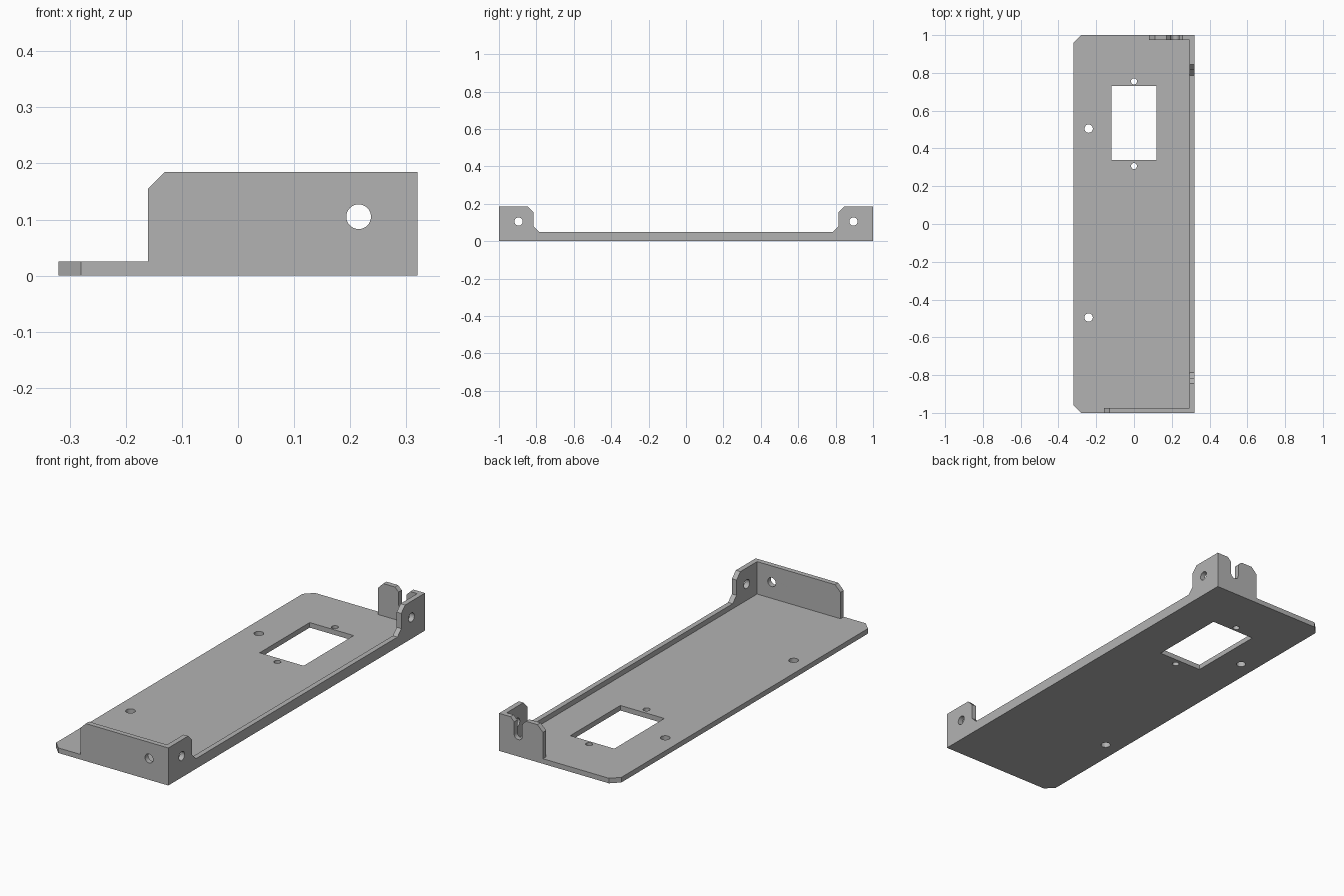
import bpy, bmesh, math
from mathutils import Matrix, Vector

cube = bpy.data.objects.get("Cube")
if cube:
    bpy.data.objects.remove(cube, do_unlink=True)

T = 0.025          # sheet thickness
W, L, H = 0.32, 1.0, 0.185   # half width, half length, wall height
HOLE_Z, HOLE_R = 0.105, 0.022

steel = bpy.data.materials.new("grey_steel")
steel.use_nodes = True
GREY = (0.45, 0.45, 0.45, 1)
steel.diffuse_color = GREY
steel.node_tree.nodes["Principled BSDF"].inputs["Base Color"].default_value = GREY


def arc(cx, cy, r, start=0, sweep=360, n=32):
    count = n if sweep == 360 else n + 1
    angles = [math.radians(start + sweep * i / n) for i in range(count)]
    return [(cx + r * math.cos(a), cy + r * math.sin(a)) for a in angles]


def sheet(name, outline, holes, u, v, origin):
    """Cut a flat sheet in the u-v plane and thicken it along u x v."""
    u, v = Vector(u), Vector(v)
    n = u.cross(v)
    curve = bpy.data.curves.new(name + "_profile", 'CURVE')
    curve.dimensions, curve.fill_mode, curve.extrude = '2D', 'BOTH', T / 2
    for loop in [outline] + holes:
        spline = curve.splines.new('POLY')
        spline.points.add(len(loop) - 1)
        for point, (a, b) in zip(spline.points, loop):
            point.co = (a, b, 0, 1)
        spline.use_cyclic_u = True
    temp = bpy.data.objects.new(name + "_profile", curve)
    mesh = bpy.data.meshes.new_from_object(temp)
    bpy.data.objects.remove(temp)
    bpy.data.curves.remove(curve)

    bm = bmesh.new()
    bm.from_mesh(mesh)
    bmesh.ops.remove_doubles(bm, verts=bm.verts, dist=1e-5)
    place = Matrix((u, v, n)).transposed().to_4x4()
    place.translation = Vector(origin) + n * T / 2
    bm.transform(place)
    bmesh.ops.recalc_face_normals(bm, faces=bm.faces)
    for face in bm.faces:
        face.smooth = False
    bm.to_mesh(mesh)
    bm.free()
    mesh.name = name
    mesh.materials.clear()
    mesh.materials.append(steel)
    obj = bpy.data.objects.new(name, mesh)
    bpy.context.collection.objects.link(obj)
    return obj


# Base plate with window, screw holes and two clipped corners
c = 0.04
plate = [(W, -L), (W, L), (-W + c, L), (-W, L - c), (-W, -L + c), (-W + c, -L)]
window = [(-0.12, 0.34), (0.12, 0.34), (0.12, 0.73), (-0.12, 0.73)]
holes = [window, arc(0, 0.755, 0.016), arc(0, 0.307, 0.016),
         arc(-0.24, 0.505, HOLE_R), arc(-0.24, -0.495, HOLE_R)]
sheet("base_plate", plate, holes, (1, 0, 0), (0, 1, 0), (0, 0, 0))

# Long side flange with a raised lug at each end
k = 0.03
lug = [(0.785, 0.05), (0.815, 0.08), (0.815, H - k), (0.845, H), (L, H), (L, T)]
flange = lug + [(-y, z) for y, z in reversed(lug)]
sheet("side_flange", flange, [arc(s * 0.895, HOLE_Z, HOLE_R) for s in (-1, 1)],
      (0, 1, 0), (0, 0, 1), (W - T, 0, 0))

# Front wall with a clipped corner and a round hole
inner = W - T
hx = 0.215
front = [(-0.16, T), (inner, T), (inner, H), (-0.16 + k, H), (-0.16, H - k)]
sheet("front_wall", front, [arc(hx, HOLE_Z, HOLE_R)], (1, 0, 0), (0, 0, 1), (0, -L + T, 0))

# Back tab with an open, round-bottomed slot and flared mouth
f = 0.02
slot = arc(hx, HOLE_Z, HOLE_R, 0, -180, 16)
back = ([(0.08, T), (inner, T), (inner, H), (hx + HOLE_R + f, H), (hx + HOLE_R, H - f)]
        + slot
        + [(hx - HOLE_R, H - f), (hx - HOLE_R - f, H), (0.08 + k, H), (0.08, H - k)])
sheet("back_tab", back, [], (1, 0, 0), (0, 0, 1), (0, L, 0))
